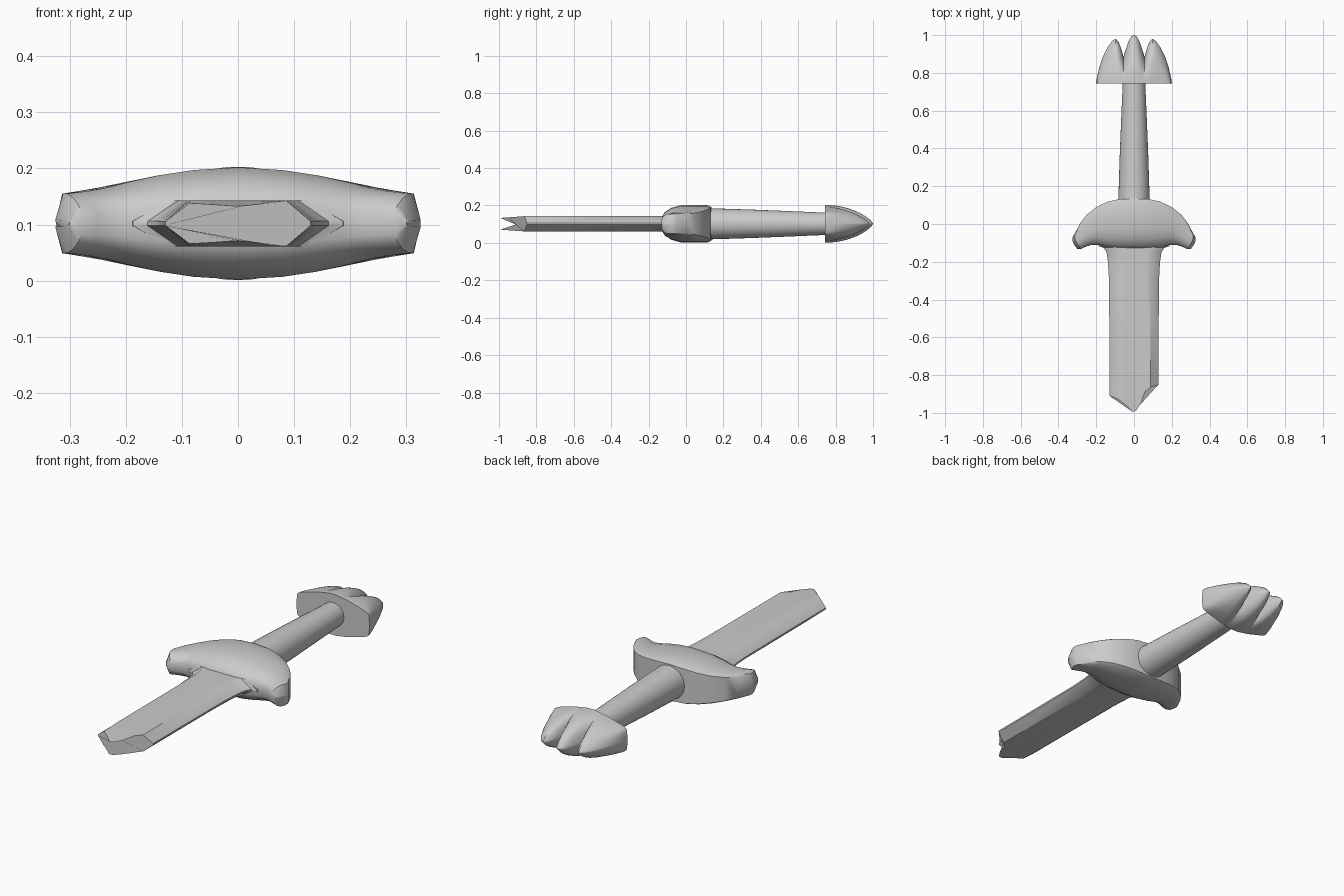
import bpy, bmesh, math

if "Cube" in bpy.data.objects:
    bpy.data.objects.remove(bpy.data.objects["Cube"])

ZC = 0.102  # height of the sword's centre plane


def finish(name, bm, angle=40):
    bmesh.ops.remove_doubles(bm, verts=bm.verts, dist=0.0005)
    bmesh.ops.recalc_face_normals(bm, faces=bm.faces)
    mesh = bpy.data.meshes.new(name)
    bm.to_mesh(mesh)
    bm.free()
    obj = bpy.data.objects.new(name, mesh)
    bpy.context.collection.objects.link(obj)
    bpy.ops.object.select_all(action='DESELECT')
    obj.select_set(True)
    bpy.context.view_layer.objects.active = obj
    bpy.ops.object.shade_smooth_by_angle(angle=math.radians(angle))
    return obj


def loft(name, rings, angle=40):
    """Skin closed rings of points and cap both ends."""
    bm = bmesh.new()
    vr = [[bm.verts.new(p) for p in ring] for ring in rings]
    n = len(vr[0])
    for a, b in zip(vr, vr[1:]):
        for i in range(n):
            j = (i + 1) % n
            bm.faces.new((a[i], a[j], b[j], b[i]))
    bm.faces.new(vr[0])
    bm.faces.new(vr[-1])
    return finish(name, bm, angle)


def both_sides(stations):
    """Mirror half stations (x first, starting at the middle) to -x."""
    neg = [tuple(-v if k in mir else v for k, v in enumerate(s))
           for s in reversed(stations[1:]) for mir in [(0, 2) if len(s) == 5 else (0,)]]
    return neg + stations


# blade: flat-faced hexagonal section, flared at the guard, jagged broken end
# column: x, half thickness, y where it breaks off
columns = [(-0.132, 0.004, -0.91), (-0.088, 0.041, -0.925), (-0.045, 0.041, -0.958),
           (-0.01, 0.041, -0.993), (0.01, 0.041, -0.99), (0.035, 0.041, -0.955),
           (0.058, 0.041, -0.89), (0.088, 0.041, -0.865), (0.132, 0.004, -0.85)]
blade_rows = [(-0.05, 1.45), (-0.118, 1.42), (-0.125, 1.22), (-0.15, 1.1),
              (-0.2, 1.045), (-0.3, 1.0), (-0.8, 0.98)]
rings = []
for y, s in blade_rows:
    rings.append([(x * s, y, ZC + h) for x, h, e in columns]
                 + [(x * s, y, ZC - h) for x, h, e in reversed(columns)])


def break_h(h, e):
    return h * (1 - 0.25 * max(0, (-e - 0.86) / 0.14))


rings.append([(x * 0.98, e, ZC + break_h(h, e)) for x, h, e in columns]
             + [(x * 0.98, e, ZC - break_h(h, e)) for x, h, e in reversed(columns)])
loft("blade", rings)

# guard: crescent lofted sideways; back x, back y, front x, front y, half thickness
guard = [(0, 0.135, 0, -0.13, 0.1), (0.08, 0.131, 0.08, -0.13, 0.095),
         (0.14, 0.118, 0.14, -0.122, 0.086), (0.20, 0.09, 0.19, -0.11, 0.074),
         (0.25, 0.05, 0.22, -0.11, 0.064), (0.285, 0.005, 0.25, -0.118, 0.058),
         (0.313, -0.05, 0.28, -0.132, 0.053), (0.323, -0.063, 0.30, -0.132, 0.006)]
profile = [(0, 0.9), (0.08, 1), (0.35, 1), (0.6, 1), (0.8, 0.86), (0.94, 0.62), (1, 0.35)]
rings = []
for bx, by, fx, fy, h in both_sides(guard):
    pts = []
    for t, k in profile:
        bulge = 0.012 * math.sin(math.pi * t) * (1 if bx > 0.3 else -1 if bx < -0.3 else 0)
        pts.append((bx + (fx - bx) * t + bulge, by + (fy - by) * t, k * h))
    rings.append([(x, y, ZC + z) for x, y, z in pts]
                 + [(x, y, ZC - z) for x, y, z in reversed(pts)])
loft("guard", rings)

# grip: tapered round handle
rings = []
for y, r in [(0.08, 0.085), (0.13, 0.083), (0.35, 0.076), (0.55, 0.068), (0.76, 0.059)]:
    rings.append([(r * math.cos(a * math.tau / 32), y, ZC + r * math.sin(a * math.tau / 32))
                  for a in range(32)])
loft("grip", rings)

# pommel: three-lobed dome on a flat base; x, top y, half thickness
lobes = [(0, 1.0, 0.101), (0.015, 0.992, 0.101), (0.03, 0.965, 0.099), (0.045, 0.92, 0.096),
         (0.056, 0.885, 0.094), (0.065, 0.92, 0.093), (0.08, 0.962, 0.09), (0.097, 0.981, 0.086),
         (0.115, 0.97, 0.081), (0.14, 0.935, 0.074), (0.165, 0.885, 0.067),
         (0.185, 0.825, 0.06), (0.195, 0.78, 0.052), (0.2, 0.75, 0.015)]
rings = []
for x, top, h in both_sides(lobes):
    pts = []
    for k in range(13):
        s = math.sin(k / 12 * math.pi / 2)
        pts.append((0.743 + (top - 0.743) * s, h * max(0, 1 - s * s) ** 0.75))
    rings.append([(x, y, ZC + z) for y, z in pts]
                 + [(x, y, ZC - z) for y, z in reversed(pts)])
loft("pommel", rings, 50)
